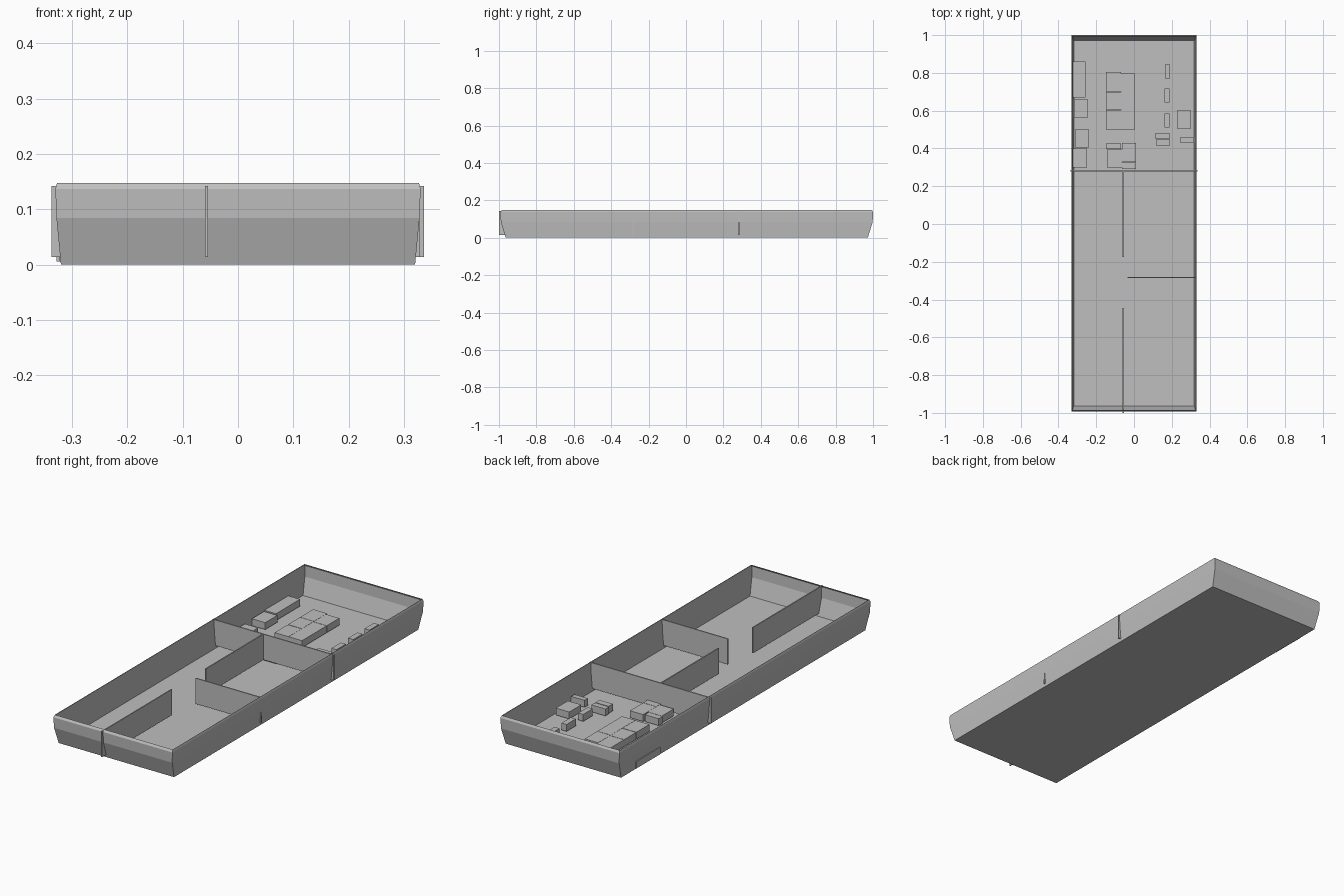
import bpy
import bmesh

cube = bpy.data.objects.get("Cube")
if cube:
    bpy.data.objects.remove(cube, do_unlink=True)

grey = bpy.data.materials.new("plain grey")
grey.use_nodes = True
colour = (0.52, 0.52, 0.52, 1)
grey.diffuse_color = colour
grey.node_tree.nodes["Principled BSDF"].inputs["Base Color"].default_value = colour


def add_object(name, bm):
    mesh = bpy.data.meshes.new(name)
    bm.to_mesh(mesh)
    bm.free()
    mesh.materials.append(grey)
    obj = bpy.data.objects.new(name, mesh)
    bpy.context.scene.collection.objects.link(obj)
    return obj


def box(name, x0, x1, y0, y1, z0, z1):
    bm = bmesh.new()
    bmesh.ops.create_cube(bm, size=1)
    bmesh.ops.scale(bm, vec=(x1 - x0, y1 - y0, z1 - z0), verts=bm.verts)
    bmesh.ops.translate(bm, vec=((x0 + x1) / 2, (y0 + y1) / 2, (z0 + z1) / 2), verts=bm.verts)
    return add_object(name, bm)


# Open tray: rectangular rings (height, half width, front, back) joined upwards
def build_tray():
    profile = [(0, 0.32, -0.964, 0.972), (0.084, 0.328, -0.99, 0.998),
               (0.137, 0.33, -0.992, 1.0), (0.148, 0.327, -0.985, 0.994)]
    bm = bmesh.new()
    rings = []
    for z, w, front, back in profile:
        corners = [(-w, front), (w, front), (w, back), (-w, back)]
        rings.append([bm.verts.new((x, y, z)) for x, y in corners])
    bm.faces.new(rings[0][::-1])
    for low, high in zip(rings, rings[1:]):
        for i in range(4):
            j = (i + 1) % 4
            bm.faces.new((low[i], low[j], high[j], high[i]))
    tray = add_object("tray_hull", bm)
    skin = tray.modifiers.new("skin", "SOLIDIFY")
    skin.thickness = 0.002
    skin.offset = -1


build_tray()

# Thin partition walls
LOW, HIGH, HALF = 0.014, 0.142, 0.003
for name, x0, x1, y in [("full_cross_wall", -0.337, 0.336, 0.282),
                        ("half_cross_wall", -0.035, 0.328, -0.283)]:
    box(name, x0, x1, y - HALF, y + HALF, LOW, HIGH)
for name, y0, y1 in [("rear_long_wall", -0.175, 0.282),
                     ("front_long_wall", -1.0, -0.445)]:
    box(name, -0.057 - HALF, -0.057 + HALF, y0, y1, LOW, HIGH)

# Low furniture blocks in the back room: left edge, width, front, back
blocks = {
    "side_block": [(-0.328, 0.07, 0.67, 0.86), (-0.317, 0.074, 0.563, 0.659),
                   (-0.312, 0.074, 0.405, 0.5), (-0.323, 0.074, 0.3, 0.4)],
    "middle_block": [(-0.147, 0.077, 0.702, 0.806), (-0.069, 0.074, 0.697, 0.796),
                     (-0.147, 0.077, 0.606, 0.7), (-0.147, 0.077, 0.5, 0.603),
                     (-0.069, 0.074, 0.5, 0.695), (-0.147, 0.077, 0.396, 0.426),
                     (-0.142, 0.078, 0.3, 0.394), (-0.063, 0.073, 0.327, 0.43),
                     (-0.063, 0.073, 0.29, 0.325)],
    "small_block": [(0.163, 0.028, 0.77, 0.844), (0.161, 0.028, 0.643, 0.717),
                    (0.161, 0.028, 0.51, 0.585), (0.228, 0.074, 0.505, 0.6),
                    (0.112, 0.078, 0.452, 0.479), (0.116, 0.074, 0.415, 0.447),
                    (0.243, 0.074, 0.431, 0.457)],
}
for name, places in blocks.items():
    for n, (x, width, y0, y1) in enumerate(places, 1):
        box(f"{name}_{n}", x, x + width, y0, y1, 0.006, 0.041)
